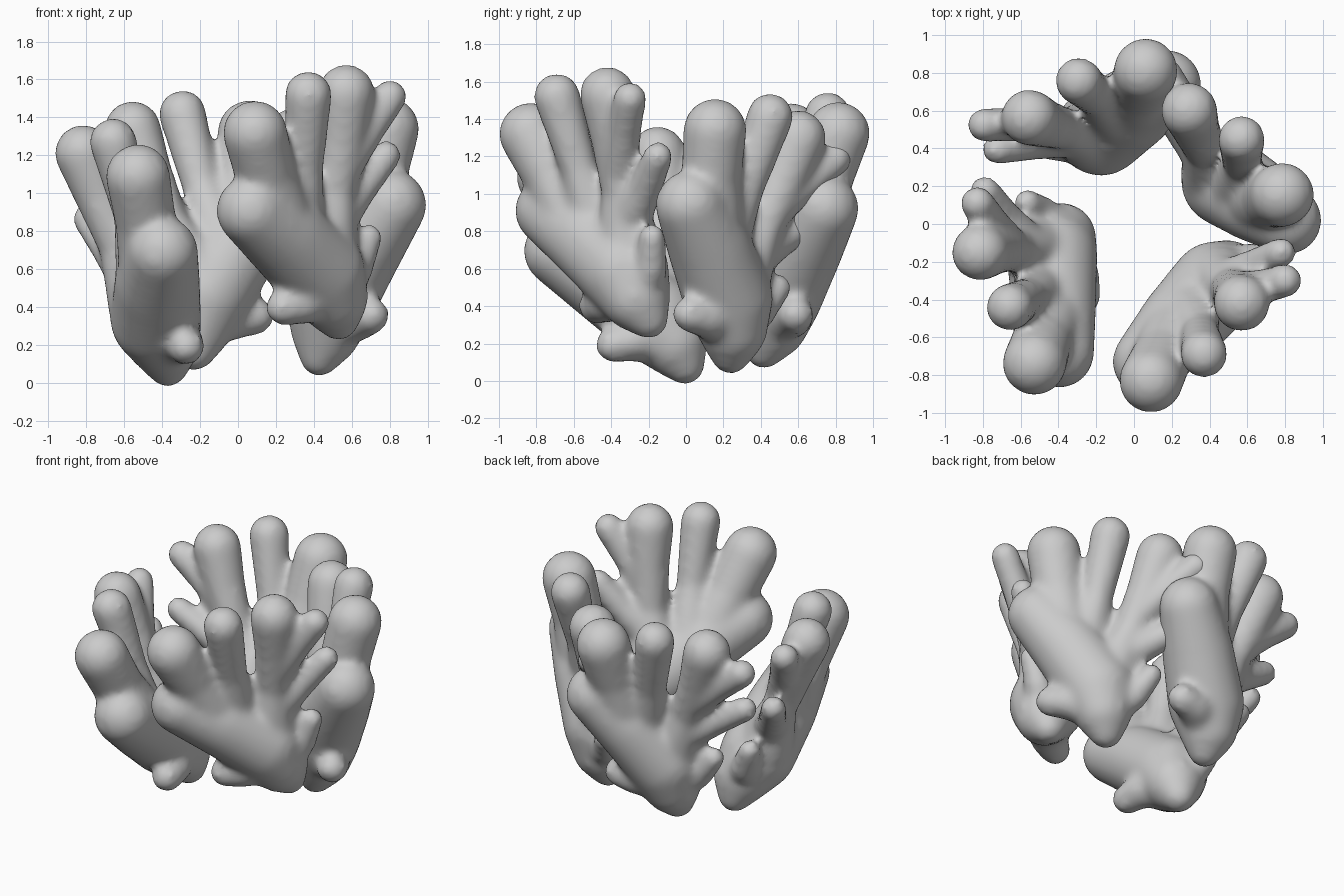
import bpy, bmesh
from mathutils import Vector, Matrix

if "Cube" in bpy.data.objects:
    bpy.data.objects.remove(bpy.data.objects["Cube"])

# Single flat colour
grey = bpy.data.materials.new("coral_grey")
grey.use_nodes = True
tone = (0.6, 0.6, 0.6, 1)
grey.diffuse_color = tone
grey.node_tree.nodes["Principled BSDF"].inputs["Base Color"].default_value = tone

# Branches of one coral hand, each a path of (x, y, z, radius)
BRANCHES = {
    "palm": [(.53, -.2, .33, .1), (.5, -.27, .45, .18), (.43, -.33, .59, .235),
             (.25, -.53, .77, .22), (.07, -.73, .91, .18)],
    "thumb": [(.23, -.55, .8, .19), (.15, -.7, 1.08, .155), (.09, -.83, 1.32, .165)],
    "long_finger": [(.3, -.47, .83, .15), (.35, -.57, 1.13, .095), (.37, -.69, 1.52, .12)],
    "main_finger": [(.45, -.3, .68, .18), (.51, -.34, 1.0, .105), (.55, -.38, 1.3, .125),
                    (.57, -.42, 1.53, .145)],
    "side_finger": [(.54, -.36, 1.12, .1), (.68, -.33, 1.33, .085), (.8, -.3, 1.51, .085)],
    "small_finger": [(.5, -.31, .86, .12), (.64, -.22, 1.02, .085), (.78, -.15, 1.2, .075)],
    "low_finger": [(.5, -.27, .48, .14), (.62, -.19, .6, .085), (.69, -.18, .77, .065)],
    "nub": [(.45, -.3, .47, .14), (.34, -.43, .42, .105), (.24, -.48, .4, .09)],
}

# Base, blob and main fingertip of every hand
BASE, BLOB, TIP = (Vector(BRANCHES[n][i][:3])
                   for n, i in (("palm", 0), ("palm", -1), ("main_finger", -1)))
PLACES = {
    "front_coral": (BASE, BLOB, TIP),
    "right_coral": ((-.37, -.02, .1), (-.38, -.7, .67), (-.83, -.12, 1.22)),
    "left_coral": ((.44, .23, .15), (.79, .03, .89), (.3, .6, 1.34)),
    "back_coral": ((-.22, .42, .17), (.19, .74, .9), (-.58, .56, 1.36)),
}


def frame(base, blob, tip):
    """Orthonormal frame centred on three landmarks."""
    base, blob, tip = Vector(base), Vector(blob), Vector(tip)
    a = (blob - base).normalized()
    b = (tip - base).normalized()
    u, v = (a + b).normalized(), (b - a).normalized()
    m = Matrix((u, v, u.cross(v))).transposed().to_4x4()
    return Matrix.Translation((base + blob + tip) / 3) @ m


def sphere_points():
    """Points of a unit sphere."""
    ball = bmesh.new()
    bmesh.ops.create_icosphere(ball, subdivisions=3, radius=1)
    points = [v.co.copy() for v in ball.verts]
    ball.free()
    return points


def capsule(bm, points, ends):
    """Hull around two spheres: one tapered piece of a branch."""
    verts = [bm.verts.new(Vector((x, y, z)) + c * (r + .006))
             for x, y, z, r in ends for c in points]
    bmesh.ops.convex_hull(bm, input=verts)
    loose = [v for v in bm.verts if not v.link_faces]
    bmesh.ops.delete(bm, geom=loose, context="VERTS")


# One shared hand mesh
bm = bmesh.new()
unit_sphere = sphere_points()
for path in BRANCHES.values():
    for ends in zip(path, path[1:]):
        capsule(bm, unit_sphere, ends)
bmesh.ops.recalc_face_normals(bm, faces=bm.faces)
mesh = bpy.data.meshes.new("coral_hand")
bm.to_mesh(mesh)
bm.free()
mesh.materials.append(grey)

# Place the hands around the centre, fused and softened by modifiers
home = frame(BASE, BLOB, TIP).inverted()
for name, marks in PLACES.items():
    coral = bpy.data.objects.new(name, mesh)
    bpy.context.collection.objects.link(coral)
    coral.matrix_world = frame(*marks) @ home
    fuse = coral.modifiers.new("fuse", "REMESH")
    fuse.mode = "VOXEL"
    fuse.voxel_size = 0.022
    fuse.use_smooth_shade = True
    soften = coral.modifiers.new("soften", "SMOOTH")
    soften.factor = 0.5
    soften.iterations = 14
